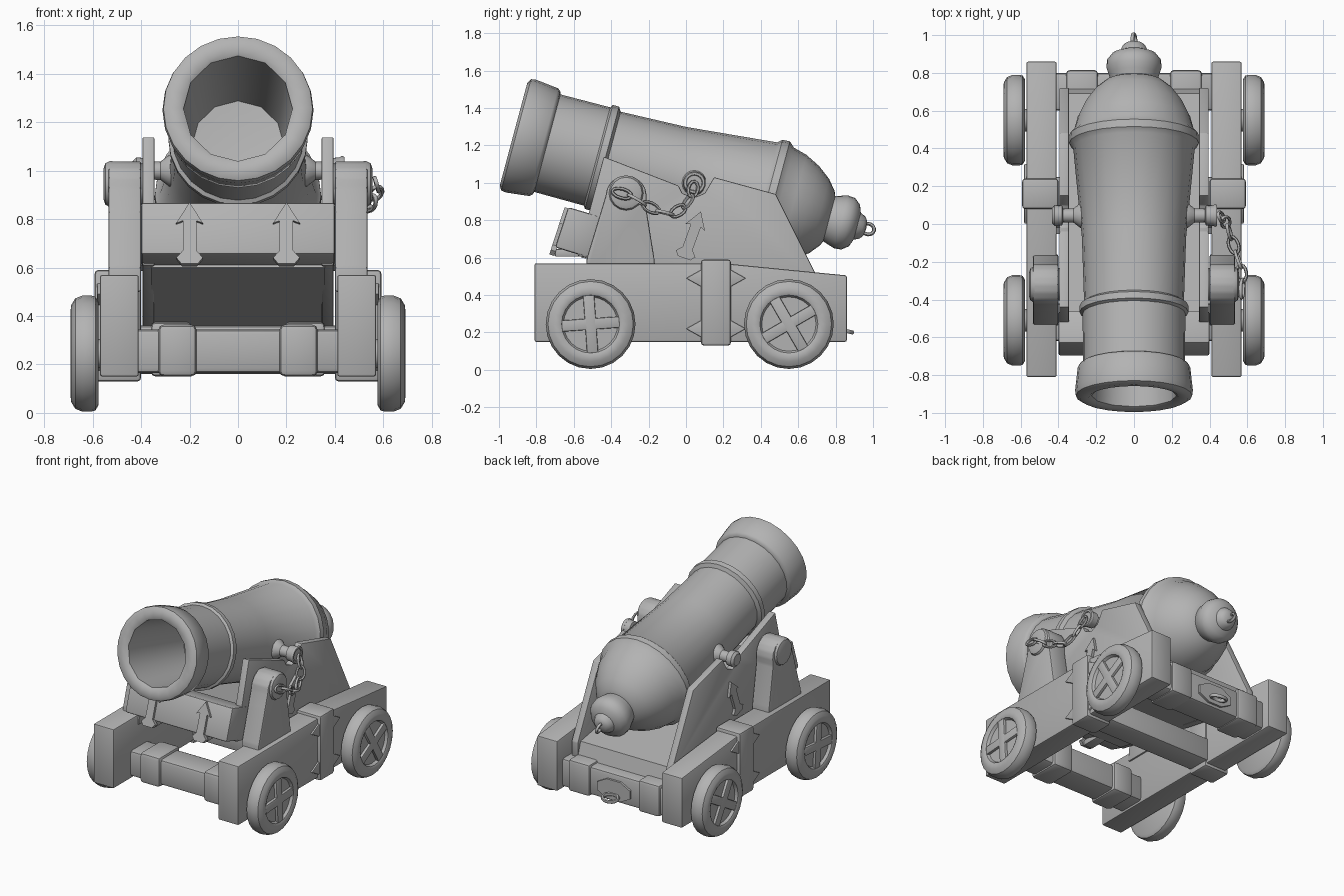
import bpy, bmesh
from math import pi, cos, sin, radians
from mathutils import Vector, Matrix

cube = bpy.data.objects.get("Cube")
if cube:
    bpy.data.objects.remove(cube, do_unlink=True)

grey = bpy.data.materials.new("plain_grey")
grey.use_nodes = True
GREY = (0.45, 0.45, 0.45, 1)
grey.diffuse_color = GREY
for node in grey.node_tree.nodes:
    if node.type == 'BSDF_PRINCIPLED':
        node.inputs["Base Color"].default_value = GREY


def finish(name, bm, bevel=0, angle=35):
    bmesh.ops.remove_doubles(bm, verts=bm.verts, dist=1e-5)
    bmesh.ops.recalc_face_normals(bm, faces=bm.faces)
    if bevel:
        bmesh.ops.bevel(bm, geom=list(bm.edges), offset=bevel, segments=2,
                        profile=0.5, affect='EDGES', clamp_overlap=True)
    mesh = bpy.data.meshes.new(name)
    bm.to_mesh(mesh)
    bm.free()
    mesh.materials.append(grey)
    mesh.shade_smooth()
    mesh.set_sharp_from_angle(angle=radians(angle))
    obj = bpy.data.objects.new(name, mesh)
    bpy.context.scene.collection.objects.link(obj)
    return obj


def slab(name, outline, offset, bevel=0):
    """Flat outline of 3D points pushed along an offset vector."""
    bm = bmesh.new()
    low = [bm.verts.new(p) for p in outline]
    high = [bm.verts.new(Vector(p) + Vector(offset)) for p in outline]
    bm.faces.new(low)
    bm.faces.new(high)
    n = len(low)
    for i in range(n):
        j = (i + 1) % n
        bm.faces.new((low[i], low[j], high[j], high[i]))
    return finish(name, bm, bevel)


def prism(name, profile, x0, x1, bevel=0):
    return slab(name, [(x0, y, z) for y, z in profile], (x1 - x0, 0, 0), bevel)


def box(name, x0, x1, y0, y1, z0, z1, bevel=0.01):
    return prism(name, [(y0, z0), (y1, z0), (y1, z1), (y0, z1)], x0, x1, bevel)


def lathe(name, profile, origin, axis, seg=24, coarse=0):
    """Spin (distance, radius) pairs; the first few rings can have half the sides."""
    bm = bmesh.new()
    turn = Vector(axis).to_track_quat('Z', 'Y')
    rings = []
    for k, (t, r) in enumerate(profile):
        ring = []
        for i in range(seg):
            a = 2 * pi * i / seg
            rr = r * cos(2 * pi / seg) if k < coarse and i % 2 else r
            ring.append(bm.verts.new(Vector(origin) + turn @ Vector((rr * cos(a), rr * sin(a), t))))
        rings.append(ring)
    for a, b in zip(rings, rings[1:]):
        for i in range(seg):
            j = (i + 1) % seg
            bm.faces.new((a[i], a[j], b[j], b[i]))
    bmesh.ops.remove_doubles(bm, verts=bm.verts, dist=1e-5)
    return finish(name, bm)


def oval_ring(name, centre, along, normal, half, width, thick, seg=14, sides=6):
    """Closed oval wire ring lying in the plane across the normal."""
    bm = bmesh.new()
    u = Vector(along).normalized()
    n = Vector(normal)
    n = (n - u * n.dot(u)).normalized()
    v = n.cross(u)
    rings = []
    for i in range(seg):
        a = 2 * pi * i / seg
        p = Vector(centre) + u * half * cos(a) + v * width * sin(a)
        out = (u * width * cos(a) + v * half * sin(a)).normalized()
        rings.append([bm.verts.new(p + thick * (out * cos(b) + n * sin(b)))
                      for b in (2 * pi * k / sides for k in range(sides))])
    for i in range(seg):
        a, b = rings[i], rings[(i + 1) % seg]
        for k in range(sides):
            m = (k + 1) % sides
            bm.faces.new((a[k], a[m], b[m], b[k]))
    return finish(name, bm, angle=60)


def arrow_plate(name, base, up, normal):
    up, normal = Vector(up).normalized(), Vector(normal).normalized()
    side = up.cross(normal)
    half = [(0.035, -0.045), (0.055, -0.02), (0.028, 0.01), (0.028, 0.14), (0.055, 0.13)]
    pts = half + [(0, 0.22)] + [(-a, b) for a, b in reversed(half)]
    slab(name, [Vector(base) + side * a + up * b - normal * 0.01 for a, b in pts], normal * 0.028)


# Barrel with bore, rings, domed breech and knob
MUZZLE = Vector((0, -0.92, 1.26))
AXIS = Vector((0, cos(radians(15)), -sin(radians(15))))
lathe("barrel", [(0.62, 0), (0.6, 0.19), (0.3, 0.21), (0.012, 0.225), (0, 0.24),
                 (-0.002, 0.285), (0.012, 0.308), (0.04, 0.312), (0.165, 0.298), (0.18, 0.285),
                 (0.185, 0.27), (0.46, 0.272), (0.47, 0.288), (0.505, 0.288), (0.52, 0.264),
                 (0.88, 0.276), (1.37, 0.322), (1.395, 0.343), (1.435, 0.345), (1.465, 0.318),
                 (1.54, 0.298), (1.62, 0.258), (1.69, 0.205), (1.735, 0.15), (1.745, 0.125),
                 (1.775, 0.135), (1.81, 0.146), (1.85, 0.143), (1.885, 0.115), (1.9, 0.075),
                 (1.93, 0.06), (1.945, 0.04), (1.95, 0)], MUZZLE, AXIS, coarse=4)
oval_ring("breech_loop", MUZZLE + AXIS * 1.96, AXIS, (1, 0, 0.3), 0.033, 0.03, 0.01)

# Sloping bed and front board of the inner carriage
prism("bed", [(-0.56, 0.60), (-0.53, 0.67), (0.69, 0.46), (0.72, 0.36)], -0.36, 0.36)
prism("front_board", [(-0.63, 0.87), (-0.70, 0.655), (-0.52, 0.60), (-0.46, 0.82)],
      -0.4, 0.4, 0.012)

# Cross beams of the lower carriage
box("front_beam", -0.43, 0.43, -0.62, -0.42, 0.165, 0.345, 0.02)
box("middle_beam", -0.43, 0.43, 0.08, 0.25, 0.165, 0.33, 0.015)
box("rear_beam", -0.43, 0.43, 0.60, 0.80, 0.16, 0.36, 0.02)
slab("rear_ring_plate", [(0.14 * cos(a), 0.79, 0.25 + 0.075 * sin(a))
                         for a in (pi / 8 + pi * i / 4 for i in range(8))], (0, 0.025, 0))
oval_ring("rear_ring", (0, 0.85, 0.21), (1, 0, 0), (0, 0.25, 1), 0.055, 0.04, 0.012)

CHEEK = [(-0.44, 1.14), (-0.04, 0.985), (-0.02, 0.945), (0.04, 0.92), (0.10, 0.945),
         (0.15, 1.03), (0.48, 0.94), (0.72, 0.46), (0.72, 0.35), (-0.58, 0.61)]
POST = ([(-0.16, 0.5), (-0.17, 0.6), (-0.215, 0.88)]
        + [(-0.32 + 0.11 * cos(a), 0.93 + 0.11 * sin(a)) for a in (pi * i / 8 for i in range(9))]
        + [(-0.46, 0.83), (-0.53, 0.6), (-0.54, 0.5)])
RAIL = [(-0.81, 0.15), (0.86, 0.15), (0.86, 0.505), (0.2, 0.57), (-0.81, 0.57)]
WHEEL = [(0, 0), (0, 0.215), (0.012, 0.235), (0.03, 0.24), (0.065, 0.24), (0.095, 0.228),
         (0.112, 0.2), (0.115, 0.17), (0.108, 0.155), (0.09, 0.145), (0.092, 0)]

for s, side in ((1, "left"), (-1, "right")):
    # Barrel pivots and inner cheeks
    lathe(side + "_trunnion", [(0.2, 0.085), (0.285, 0.065), (0.32, 0.038), (0.375, 0.036),
                               (0.38, 0.052), (0.42, 0.055), (0.435, 0.04), (0.435, 0)],
          (0, 0.045, 1.0), (s, 0, 0), 16)
    prism(side + "_cheek", CHEEK, s * 0.345, s * 0.395, 0.006)
    arrow_plate(side + "_cheek_strap", (s * 0.395, 0.005, 0.64), (0, 0.34, 0.94), (s, 0, 0))
    arrow_plate(side + "_board_strap", (s * 0.2, -0.70, 0.655), (0, 0.07, 0.215), (0, -0.215, 0.07))
    box(side + "_strap_hook", s * 0.165, s * 0.235, -0.70, -0.56, 0.605, 0.645, 0.006)

    # Outer rail, post and rounded boss
    prism(side + "_rail", RAIL, s * 0.41, s * 0.57, 0.01)
    prism(side + "_post", POST, s * 0.4, s * 0.535, 0.01)
    lathe(side + "_post_boss", [(0.385, 0), (0.385, 0.085), (0.53, 0.095), (0.548, 0.085),
                                (0.555, 0.065), (0.555, 0)], (0, -0.32, 0.945), (s, 0, 0), 16)

    # Clamp around the rail with wedge-shaped lugs
    box(side + "_clamp", s * 0.4, s * 0.592, 0.08, 0.24, 0.13, 0.59, 0.015)
    for z, level in ((0.22, "low"), (0.49, "high")):
        prism(f"{side}_{level}_clamp_lug", [(0.0, z), (0.09, z - 0.05), (0.23, z - 0.05),
              (0.32, z), (0.23, z + 0.05), (0.09, z + 0.05)], s * 0.56, s * 0.582, 0.005)

    # Thick collars on the front and rear beams
    box(side + "_front_collar", s * 0.17, s * 0.33, -0.64, -0.40, 0.15, 0.365, 0.025)
    box(side + "_rear_collar", s * 0.19, s * 0.36, 0.59, 0.815, 0.15, 0.375, 0.02)

    # Wheels with sunken faces and crossed spokes
    for y, spin, end in ((-0.51, 4, "front"), (0.55, 30, "rear")):
        hub = Vector((s * 0.577, y, 0.245))
        lathe(f"{side}_{end}_wheel", WHEEL, hub, (s, 0, 0))
        lathe(f"{side}_{end}_axle", [(0, 0), (0, 0.06), (0.12, 0.06), (0.12, 0)],
              (s * 0.5, y, 0.245), (s, 0, 0), 12)
        for k in range(2):
            spoke = box(f"{side}_{end}_spoke_{k + 1}", s * 0.08, s * 0.109,
                        -0.03, 0.03, -0.155, 0.155, 0.006)
            spoke.data.transform(Matrix.Translation(hub)
                                 @ Matrix.Rotation(radians(spin + 90 * k), 4, 'X'))

# Hanging chain from the left post to the left pivot
PATH = [(0.57, -0.385, 0.955), (0.575, -0.30, 0.93), (0.565, -0.225, 0.885), (0.54, -0.15, 0.85),
        (0.515, -0.075, 0.83), (0.495, -0.01, 0.87), (0.475, 0.03, 0.93), (0.45, 0.045, 1.0)]
for i, (a, b) in enumerate(zip(PATH, PATH[1:])):
    a, b = Vector(a), Vector(b)
    normal = (1, 0.2, 0.25) if i % 2 == 0 else (-0.2, 0.5, 1)
    oval_ring(f"chain_link_{i + 1}", (a + b) / 2, b - a, normal,
              (b - a).length * 0.6, 0.026, 0.009, 12)
oval_ring("chain_pivot_loop", (0.43, 0.045, 1.0), (0, 0, 1), (1, 0, 0), 0.05, 0.05, 0.012)
